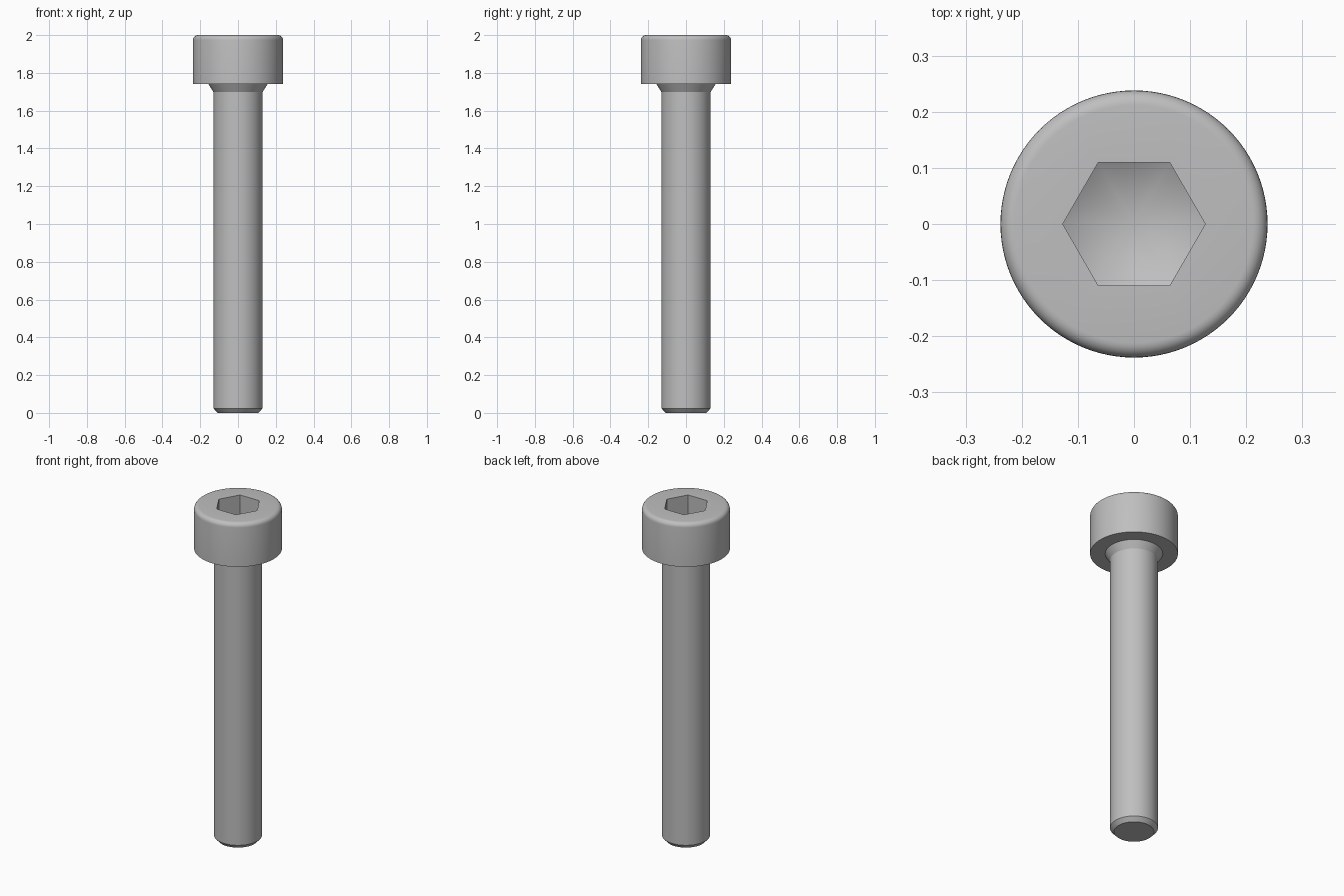
import bpy, bmesh, math

SEG = 96                      # multiple of 6, so hexagon corners land on vertices
HEAD_R, SHAFT_R = 0.238, 0.13
HEAD_Z, TOP = 1.74, 2.0
FILLET = 0.026
HEX_APOTHEM = 0.11
TIP_Z, TIP_SLOPE = 1.80, math.tan(math.radians(30))

cube = bpy.data.objects.get("Cube")
if cube:
    bpy.data.objects.remove(cube, do_unlink=True)

steel = bpy.data.materials.new("steel_grey")
steel.use_nodes = True
colour = (0.52, 0.52, 0.52, 1)
steel.diffuse_color = colour
steel.node_tree.nodes["Principled BSDF"].inputs["Base Color"].default_value = colour

angles = [2 * math.pi * i / SEG for i in range(SEG)]


def hex_radius(a):
    """Distance from the axis to the hexagon wall, corners on the x axis."""
    return HEX_APOTHEM / math.cos(a % (math.pi / 3) - math.pi / 6)


def ring(bm, radius, height):
    """Loop of vertices; radius and height are functions of the angle."""
    return [bm.verts.new((radius(a) * math.cos(a), radius(a) * math.sin(a), height(a)))
            for a in angles]


def bridge(bm, lower, upper):
    for i in range(SEG):
        j = (i + 1) % SEG
        bm.faces.new((lower[i], lower[j], upper[j], upper[i]))


# Outer profile: chamfered end, shank, flared neck, head, rounded rim
profile = [(0.108, 0), (SHAFT_R, 0.024), (SHAFT_R, 1.698), (0.156, HEAD_Z), (HEAD_R, HEAD_Z)]
for k in range(7):
    t = math.pi / 2 * k / 6
    profile.append((HEAD_R - FILLET * (1 - math.cos(t)), TOP - FILLET * (1 - math.sin(t))))

bm = bmesh.new()
rings = [ring(bm, lambda a, r=r: r, lambda a, z=z: z) for r, z in profile]

# Hexagonal socket: rim, then the wall down to the conical drill point
rings.append(ring(bm, hex_radius, lambda a: TOP))
rings.append(ring(bm, hex_radius, lambda a: TIP_Z + hex_radius(a) * TIP_SLOPE))
for lower, upper in zip(rings, rings[1:]):
    bridge(bm, lower, upper)

# Flat end and conical socket floor
bm.faces.new(rings[0][::-1])
tip = bm.verts.new((0, 0, TIP_Z))
floor = rings[-1]
for i in range(SEG):
    bm.faces.new((floor[i], floor[(i + 1) % SEG], tip))
bmesh.ops.recalc_face_normals(bm, faces=bm.faces)

mesh = bpy.data.meshes.new("socket_head_bolt")
bm.to_mesh(mesh)
bm.free()
mesh.materials.append(steel)
bolt = bpy.data.objects.new("socket_head_bolt", mesh)
bpy.context.collection.objects.link(bolt)

bpy.ops.object.select_all(action="DESELECT")
bolt.select_set(True)
bpy.context.view_layer.objects.active = bolt
bpy.ops.object.shade_smooth_by_angle(angle=math.radians(30))
